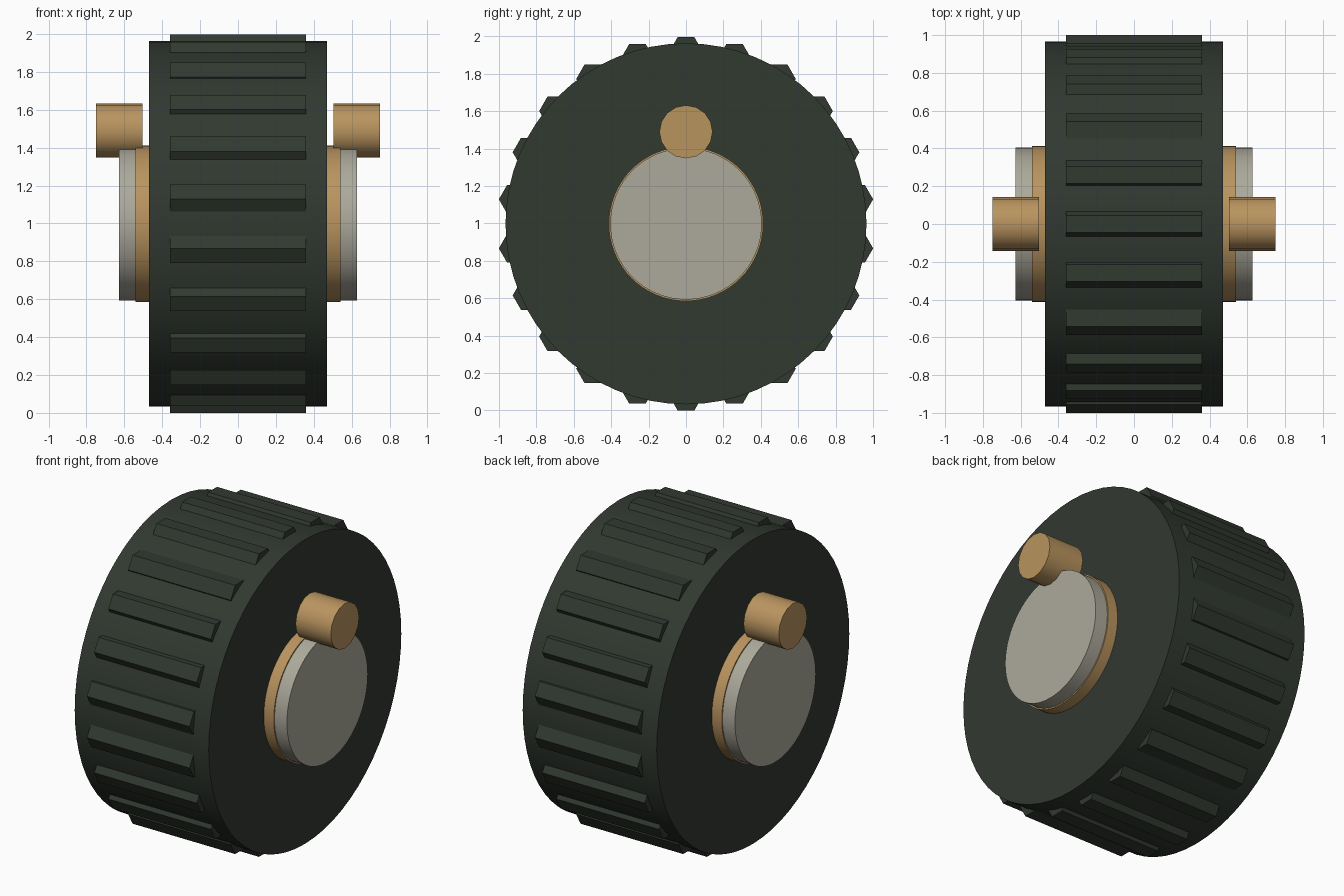
import bpy
from math import pi, sin, cos, radians

cube = bpy.data.objects.get("Cube")
if cube:
    bpy.data.objects.remove(cube, do_unlink=True)


def material(name, rgb):
    mat = bpy.data.materials.new(name)
    mat.use_nodes = True
    color = (*rgb, 1.0)
    mat.diffuse_color = color
    bsdf = next(n for n in mat.node_tree.nodes if n.type == 'BSDF_PRINCIPLED')
    bsdf.inputs["Base Color"].default_value = color
    return mat


rubber = material("dark green rubber", (0.031, 0.041, 0.030))
tan = material("tan", (0.485, 0.296, 0.114))
stone = material("pale grey", (0.413, 0.397, 0.328))

AXLE_Z = 0.998


def axial_cylinder(name, radius, x0, x1, mat, sides=64, y=0.0, z=AXLE_Z, smooth=True):
    """Cylinder lying along x between x0 and x1."""
    bpy.ops.mesh.primitive_cylinder_add(
        vertices=sides, radius=radius, depth=abs(x1 - x0),
        location=((x0 + x1) / 2, y, z), rotation=(0, pi / 2, 0))
    obj = bpy.context.object
    obj.name = name
    obj.data.materials.append(mat)
    bpy.ops.object.transform_apply(location=False, rotation=True, scale=True)
    if smooth:
        bpy.ops.object.shade_smooth_by_angle(angle=radians(30))
    return obj


# Tyre body
axial_cylinder("tyre", 0.965, -0.47, 0.47, rubber)

# Tread bars: hexagonal rods, all with a flat side up, sunk into the tyre
BARS = 22
RING = 0.921
for i in range(BARS):
    a = 2 * pi * i / BARS
    bar = axial_cylinder(f"tread_bar_{i + 1}", 0.089, -0.36, 0.36, rubber, sides=6,
                         y=RING * sin(a), z=AXLE_Z + RING * cos(a), smooth=False)
    # Turn the rod so that its points face front and back
    top = max(v.co.z for v in bar.data.vertices)
    if top > 0.085:
        bar.rotation_euler.x = pi / 6

# Hub, cap and crank peg on each side
for side, s in (("left", 1), ("right", -1)):
    axial_cylinder(f"{side}_hub", 0.413, s * 0.45, s * 0.54, tan)
    axial_cylinder(f"{side}_hub_cap", 0.405, s * 0.52, s * 0.627, stone)
    axial_cylinder(f"{side}_crank_peg", 0.142, s * 0.503, s * 0.75, tan,
                   sides=16, z=1.49)
